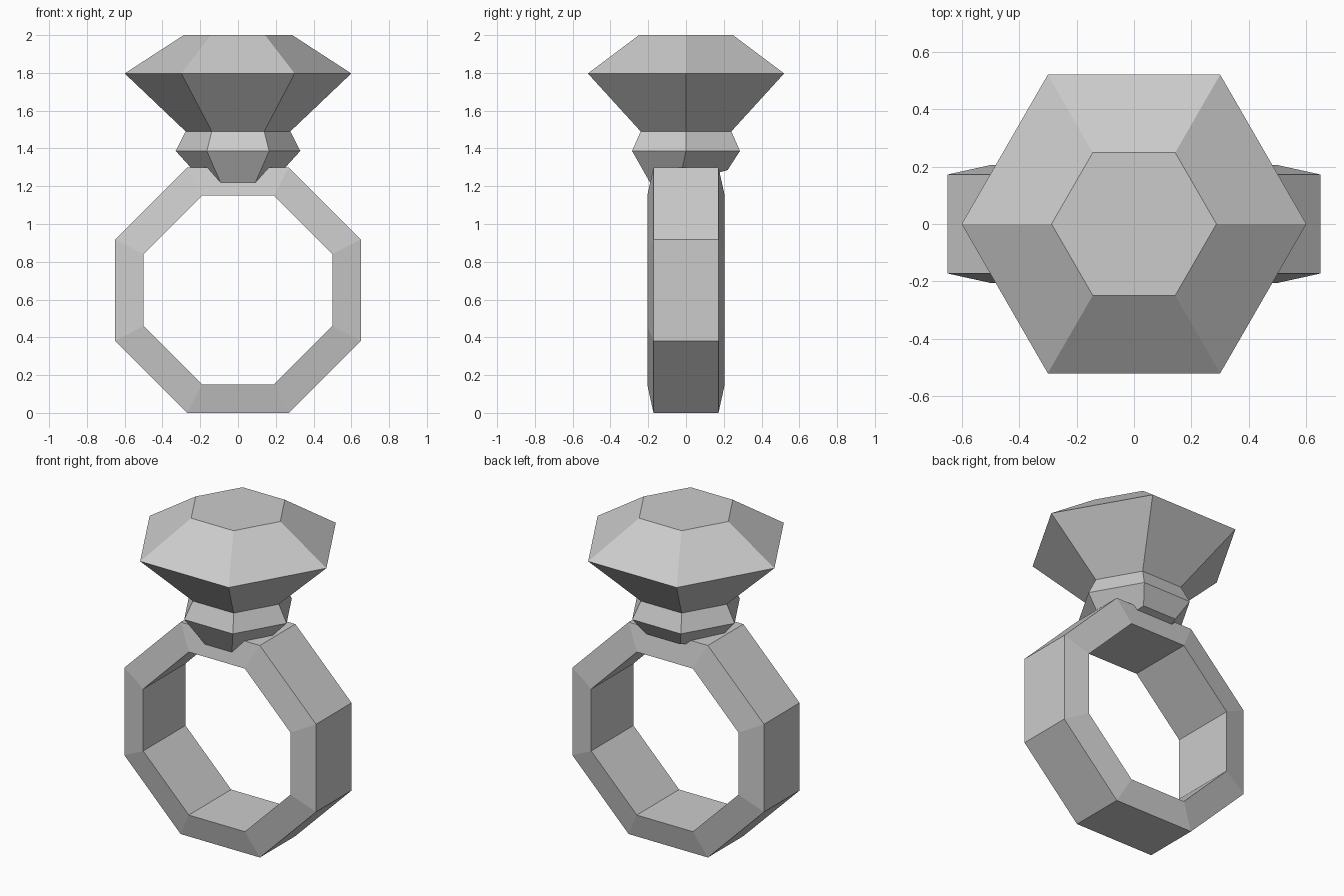
import bpy
from math import cos, sin, pi

if "Cube" in bpy.data.objects:
    bpy.data.objects.remove(bpy.data.objects["Cube"])


def make_object(name, verts, faces):
    mesh = bpy.data.meshes.new(name)
    mesh.from_pydata(verts, [], faces)
    mesh.update()
    obj = bpy.data.objects.new(name, mesh)
    bpy.context.collection.objects.link(obj)
    return obj


def bridge(a, b, n):
    """Quads between vertex loops starting at a and b, each with n points."""
    return [(a + i, a + (i + 1) % n, b + (i + 1) % n, b + i) for i in range(n)]


def hexagon(r, z):
    return [(r * cos(i * pi / 3), r * sin(i * pi / 3), z) for i in range(6)]


def octagon(long, short, y, zc=0.65):
    half = [(long, -short), (long, short), (short, long), (-short, long)]
    return [(s * x, y, zc + s * z) for s in (1, -1) for x, z in half]


# Octagonal band, slightly wider at the finger hole than at the rim
loops = [octagon(0.65, 0.269, -0.172), octagon(0.65, 0.269, 0.172),
         octagon(0.5, 0.19, 0.205), octagon(0.5, 0.19, -0.205)]
verts = [v for loop in loops for v in loop]
faces = []
for k in range(4):
    faces += bridge(k * 8, (k + 1) % 4 * 8, 8)
make_object("ring_band", verts, [f[::-1] for f in faces])

# Cut gem: table, crown and pavilion
verts = hexagon(0.277, 1.49) + hexagon(0.6, 1.797) + hexagon(0.287, 2.0)
make_object("gem", verts,
            bridge(0, 6, 6) + bridge(6, 12, 6) + [tuple(range(12, 18))])

# Setting under the gem, with a tilted foot sunk into the band
foot = [(0.175, -0.037, 1.216), (0.115, 0.22, 1.285), (-0.115, 0.22, 1.285),
        (-0.175, -0.037, 1.216), (-0.075, -0.168, 1.18), (0.075, -0.168, 1.18)]
verts = foot + hexagon(0.33, 1.387) + hexagon(0.277, 1.49)
make_object("gem_setting", verts,
            bridge(0, 6, 6) + bridge(6, 12, 6) + [(5, 4, 3, 2, 1, 0)])
